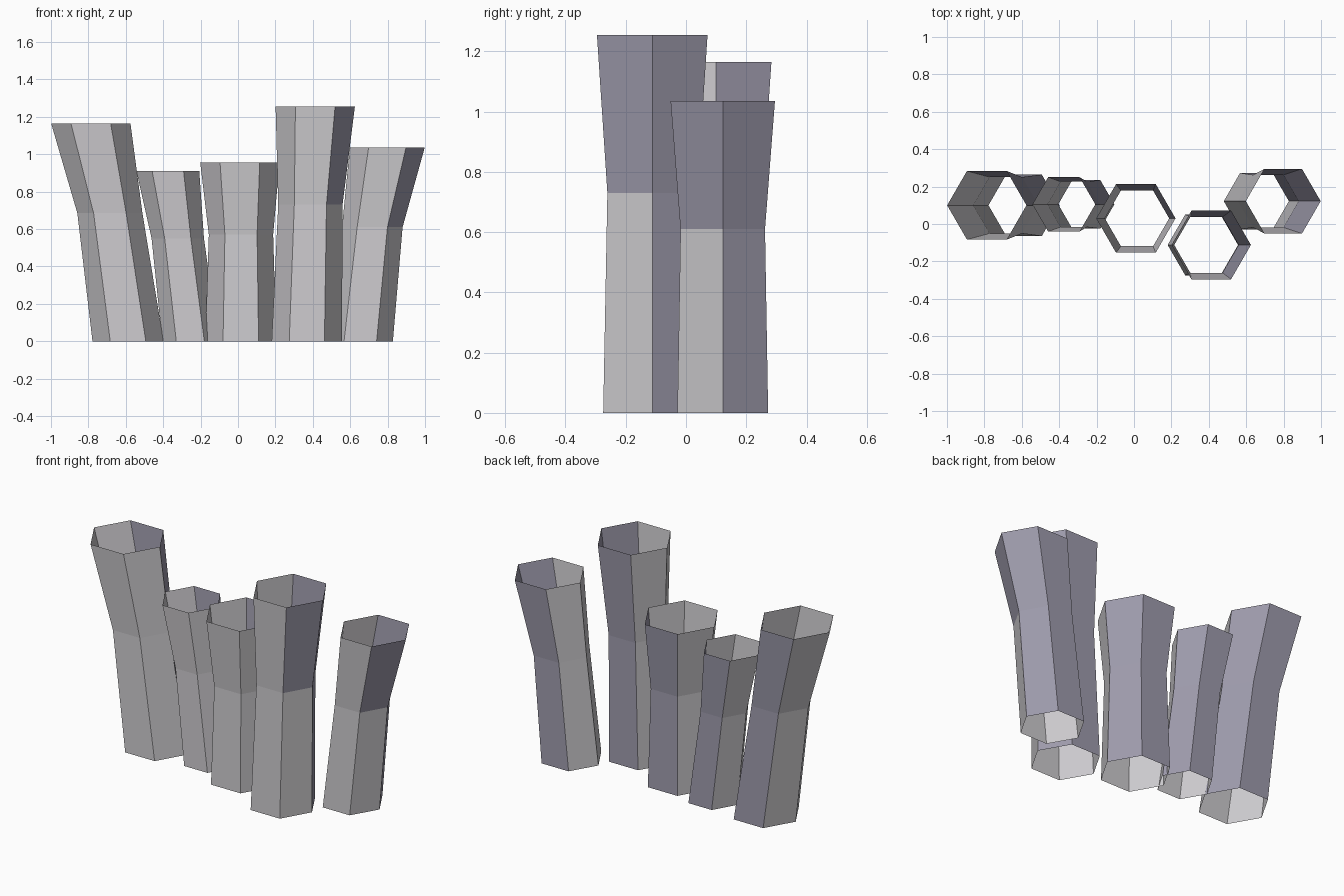
import bpy
import bmesh
from math import cos, sin, radians

cube = bpy.data.objects.get("Cube")
if cube:
    bpy.data.objects.remove(cube)


def make_material(name, colour):
    mat = bpy.data.materials.new(name)
    mat.use_nodes = True
    mat.diffuse_color = colour
    mat.node_tree.nodes["Principled BSDF"].inputs["Base Color"].default_value = colour
    return mat


GREY = make_material("pale_grey", (0.61, 0.597, 0.62, 1))
PURPLE = make_material("muted_purple", (0.342, 0.328, 0.413, 1))


def hex_column(name, y, rings, purple_front):
    """Open six-sided tube through rings of (centre x, z, radius)."""
    bm = bmesh.new()
    loops = [[bm.verts.new((x + r * cos(radians(60 * k)), y + r * sin(radians(60 * k)), z))
              for k in range(6)] for x, z, r in rings]
    for level, (low, high) in enumerate(zip(loops, loops[1:])):
        for k in range(6):
            n = (k + 1) % 6
            face = bm.faces.new((low[k], low[n], high[n], high[k]))
            # back sides are purple, plus the upper front left side on some columns
            upper_accent = purple_front and level == 1 and k == 5
            face.material_index = int(k in (0, 1) or upper_accent)
    mesh = bpy.data.meshes.new(name)
    bm.to_mesh(mesh)
    bm.free()
    mesh.materials.append(GREY)
    mesh.materials.append(PURPLE)
    bpy.context.collection.objects.link(bpy.data.objects.new(name, mesh))


# Columns from the right end to the left end
hex_column("right_end_column", 0.10,
           [(-0.588, 0, 0.19), (-0.685, 0.685, 0.174), (-0.787, 1.165, 0.212)], False)
hex_column("short_column", 0.105,
           [(-0.255, 0, 0.15), (-0.322, 0.55, 0.14), (-0.375, 0.91, 0.168)], False)
hex_column("middle_column", 0.03,
           [(0.015, 0, 0.19), (0.016, 0.57, 0.172), (0.01, 0.955, 0.212)], False)
hex_column("tall_column", -0.112,
           [(0.368, 0, 0.188), (0.387, 0.73, 0.172), (0.413, 1.255, 0.212)], True)
hex_column("left_end_column", 0.122,
           [(0.654, 0, 0.174), (0.718, 0.61, 0.162), (0.798, 1.035, 0.2)], True)
